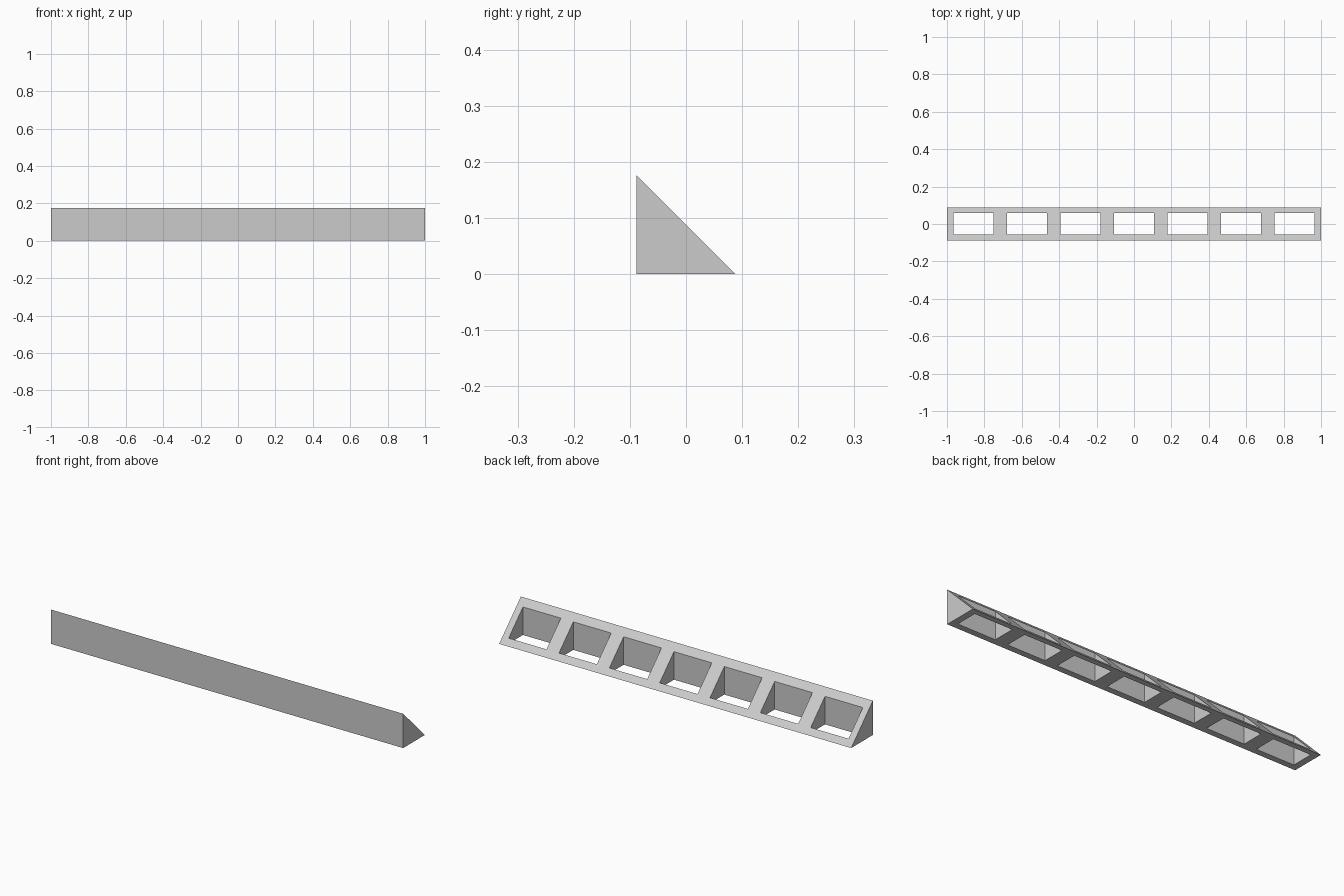
import bpy
import bmesh
from mathutils import Matrix, Vector

default = bpy.data.objects.get("Cube")
if default:
    bpy.data.objects.remove(default)

HALF = 0.088            # half the depth; height is twice this
HOLES, PITCH = 7, 0.286
HOLE_W, HOLE_FRONT, HOLE_BACK = 0.215, -0.056, 0.06

grey = bpy.data.materials.new("plain grey")
grey.use_nodes = True
colour = (0.6, 0.6, 0.6, 1)
grey.diffuse_color = colour
grey.node_tree.nodes["Principled BSDF"].inputs["Base Color"].default_value = colour


def finish(bm, name):
    bmesh.ops.recalc_face_normals(bm, faces=bm.faces)
    mesh = bpy.data.meshes.new(name)
    bm.to_mesh(mesh)
    bm.free()
    mesh.materials.append(grey)
    obj = bpy.data.objects.new(name, mesh)
    bpy.context.scene.collection.objects.link(obj)
    return obj


# Right-triangle profile swept along x
bm = bmesh.new()
profile = [(-HALF, 0), (HALF, 0), (-HALF, 2 * HALF)]
face = bm.faces.new([bm.verts.new((-1, y, z)) for y, z in profile])
swept = bmesh.ops.extrude_face_region(bm, geom=[face], use_keep_orig=True)
bmesh.ops.translate(bm, vec=Vector((2, 0, 0)),
                    verts=[v for v in swept["geom"] if isinstance(v, bmesh.types.BMVert)])
beam = finish(bm, "wedge_beam")

# Row of vertical pocket cutters
bm = bmesh.new()
size = Matrix.Diagonal((HOLE_W, HOLE_BACK - HOLE_FRONT, 1, 1))
for i in range(HOLES):
    centre = ((i - HOLES // 2) * PITCH, (HOLE_FRONT + HOLE_BACK) / 2, 0)
    bmesh.ops.create_cube(bm, size=1, matrix=Matrix.Translation(centre) @ size)
cutter = finish(bm, "pocket_cutter")

# Cut the pockets, then drop the cutter
cut = beam.modifiers.new("pockets", "BOOLEAN")
cut.operation = "DIFFERENCE"
cut.solver = "EXACT"
cut.object = cutter
bpy.context.view_layer.objects.active = beam
bpy.ops.object.modifier_apply(modifier=cut.name)
bpy.data.objects.remove(cutter)
